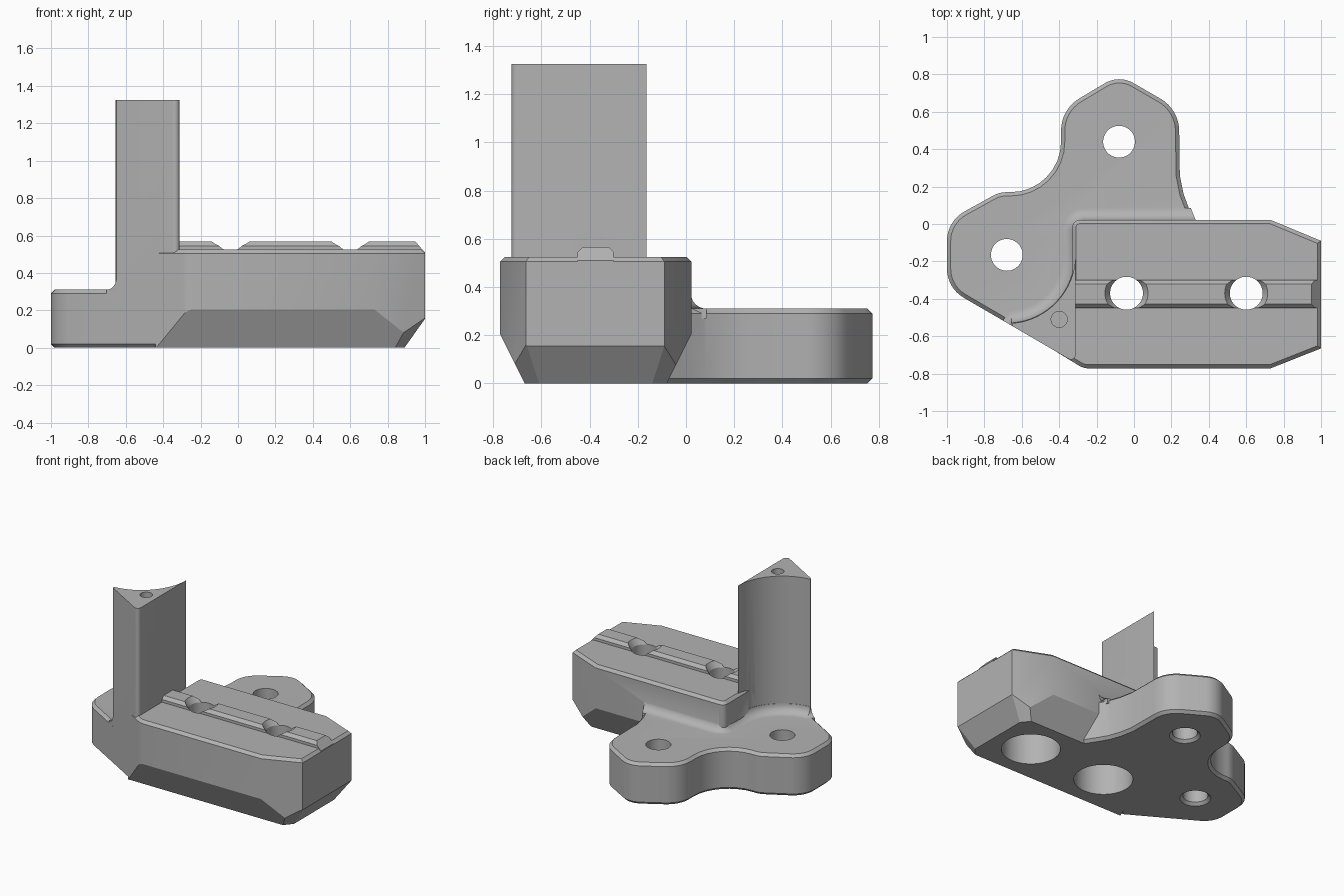
import bpy, bmesh
from math import sin, cos, pi, radians, tan
from mathutils import Vector

cube = bpy.data.objects.get("Cube")
if cube:
    bpy.data.objects.remove(cube)

grey = bpy.data.materials.new("mid_grey")
grey.use_nodes = True
grey.diffuse_color = (0.45, 0.45, 0.45, 1)
grey.node_tree.nodes["Principled BSDF"].inputs["Base Color"].default_value = grey.diffuse_color


def rounded(corners, steps=8):
    """Counter-clockwise outline; each corner is (x, y) or (x, y, radius)."""
    out = []
    for i, c in enumerate(corners):
        p = Vector(c[:2])
        if len(c) < 3:
            out.append(p)
            continue
        a = (Vector(corners[i - 1][:2]) - p).normalized()
        b = (Vector(corners[(i + 1) % len(corners)][:2]) - p).normalized()
        half = a.angle(b) / 2
        centre = p + (a + b).normalized() * c[2] / sin(half)
        start = p + a * c[2] / tan(half) - centre
        end = p + b * c[2] / tan(half) - centre
        total = start.angle(end)
        for k in range(steps + 1):
            t = k / steps
            out.append(centre + (start * sin((1 - t) * total) + end * sin(t * total)) / sin(total))
    return out


def inset(pts, d):
    """Move every edge of an outline inwards by d."""
    out = []
    for i, p in enumerate(pts):
        e = (p - pts[i - 1]).normalized()
        f = (pts[(i + 1) % len(pts)] - p).normalized()
        n, m = Vector((-e.y, e.x)), Vector((-f.y, f.x))
        out.append(p + (n + m) * d / (1 + n.dot(m)))
    return out


def circle(x, y, r, sides=48):
    return [Vector((x + r * cos(2 * pi * k / sides), y + r * sin(2 * pi * k / sides))) for k in range(sides)]


def loft(name, levels, cuts=()):
    """Closed solid through (z, outline) levels, trimmed by (point, normal) planes."""
    bm = bmesh.new()
    rings = [[bm.verts.new((p[0], p[1], z)) for p in pts] for z, pts in levels]
    bm.faces.new(rings[0][::-1])
    bm.faces.new(rings[-1])
    for lo, hi in zip(rings, rings[1:]):
        for i in range(len(lo)):
            bm.faces.new((lo[i - 1], lo[i], hi[i], hi[i - 1]))
    for co, no in cuts:
        bmesh.ops.bisect_plane(bm, geom=bm.verts[:] + bm.edges[:] + bm.faces[:],
                               plane_co=co, plane_no=no, clear_outer=True)
        bmesh.ops.holes_fill(bm, edges=[e for e in bm.edges if e.is_boundary], sides=0)
    bmesh.ops.recalc_face_normals(bm, faces=bm.faces[:])
    mesh = bpy.data.meshes.new(name)
    bm.to_mesh(mesh)
    bm.free()
    mesh.materials.append(grey)
    obj = bpy.data.objects.new(name, mesh)
    bpy.context.collection.objects.link(obj)
    return obj


def combine(body, tool, operation):
    bpy.ops.object.select_all(action='DESELECT')
    bpy.context.view_layer.objects.active = body
    body.select_set(True)
    mod = body.modifiers.new("combine", 'BOOLEAN')
    mod.operation, mod.solver, mod.object = operation, 'EXACT', tool
    bpy.ops.object.modifier_apply(modifier=mod.name)
    bpy.data.objects.remove(tool)


# Two-eared mounting flange
ear = Vector((-0.68, -0.165))
edge = 0.02
plan = rounded([(0.42, -0.2), (0.4, -0.09), (0.33, 0.02), (0.295, 0.08), (0.265, 0.16), (0.245, 0.26),
                (0.24, 0.613, 0.2), (-0.08, 0.798, 0.15), (-0.39, 0.613, 0.2), (-0.39, 0.17, 0.27),
                (-0.72, 0.17, 0.15), (-1, 0.015, 0.18), (-1, -0.342, 0.18),
                (-0.44, -0.668), (-0.2, -0.4)])
small = inset(plan, edge)
flange = loft("flange", [(0, small), (edge, plan), (0.29, plan), (0.31, small)])

# Main block with tapered underside
plan = rounded([(-0.44, -0.668), (-0.27, -0.772, 0.1), (0.73, -0.772), (1, -0.665), (1, -0.09),
                (0.73, 0.022), (-0.33, 0.022, 0.04), (-0.33, -0.4)])
tapers = [((0, -0.67, 0), (0, -2, -1)), ((0, -0.08, 0), (0, 2, -1)),
          ((0.89, 0, 0), (0.155, 0, -0.11)),
          ((0.84, -0.67, 0), (0.77, -0.64, -0.755)), ((0.84, -0.08, 0), (0.77, 0.64, -0.755))]
block = loft("block", [(0, plan), (0.505, plan), (0.525, inset(plan, edge))], tapers)


def ear_arc(r):
    return [tuple(ear + Vector((cos(a), sin(a))) * r) for a in (radians(-86 * k / 16) for k in range(17))]


# Column with a concave side
plan = rounded(ear_arc(0.367) + [(-0.65, -0.546), (-0.312, -0.743, 0.025)])
column = loft("column", [(0.25, plan), (1.325, plan)])


# Fillet where the flange meets the block and column
def root(d):
    return rounded([(0.33 - 0.4 * d, 0.02 + d), (-0.322 - d, 0.02 + d, 0.05 + d)] + ear_arc(0.365 - d)
                   + [(-0.65 - 0.8 * d, -0.546 + 0.466 * d), (-0.38, -0.70), (0.3, -0.1)])


levels = [(0.27, root(0.065))]
for k in range(9):
    a = k * pi / 16
    levels.append((0.375 - 0.065 * cos(a), root(0.065 * (1 - sin(a)))))
fillet = loft("fillet", levels)


# Raised rail along the block
def rail_plan(end, d):
    return [(-0.34, -0.45 + d), (end, -0.45 + d), (end, -0.30 - d), (-0.34, -0.30 - d)]


rail = loft("rail", [(0.48, rail_plan(0.999, 0)), (0.51, rail_plan(0.999, 0)),
                     (0.545, rail_plan(0.968, 0)), (0.567, rail_plan(0.949, 0.022))])

for part in (block, column, fillet, rail):
    combine(flange, part, 'UNION')

# Bolt holes with counterbores, ear holes, and the blind hole in the column
bolt = [(-0.1, 0.2), (0.3, 0.2), (0.3, 0.088), (0.525, 0.088), (0.567, 0.115), (0.6, 0.115)]
pin = [(-0.1, 0.105), (0, 0.105), (0.02, 0.085), (0.5, 0.085)]
blind = [(0.9, 0.043), (1.4, 0.043)]
for x, y, profile in ((-0.04, -0.37, bolt), (0.6, -0.37, bolt), (-0.08, 0.44, pin),
                      (ear.x, ear.y, pin), (-0.4, -0.51, blind)):
    cutter = loft("hole_cutter", [(z, circle(x, y, r)) for z, r in profile])
    cutter.hide_render = True
    combine(flange, cutter, 'DIFFERENCE')

flange.name = "mounting_bracket"
bpy.ops.object.shade_smooth_by_angle(angle=radians(25))
